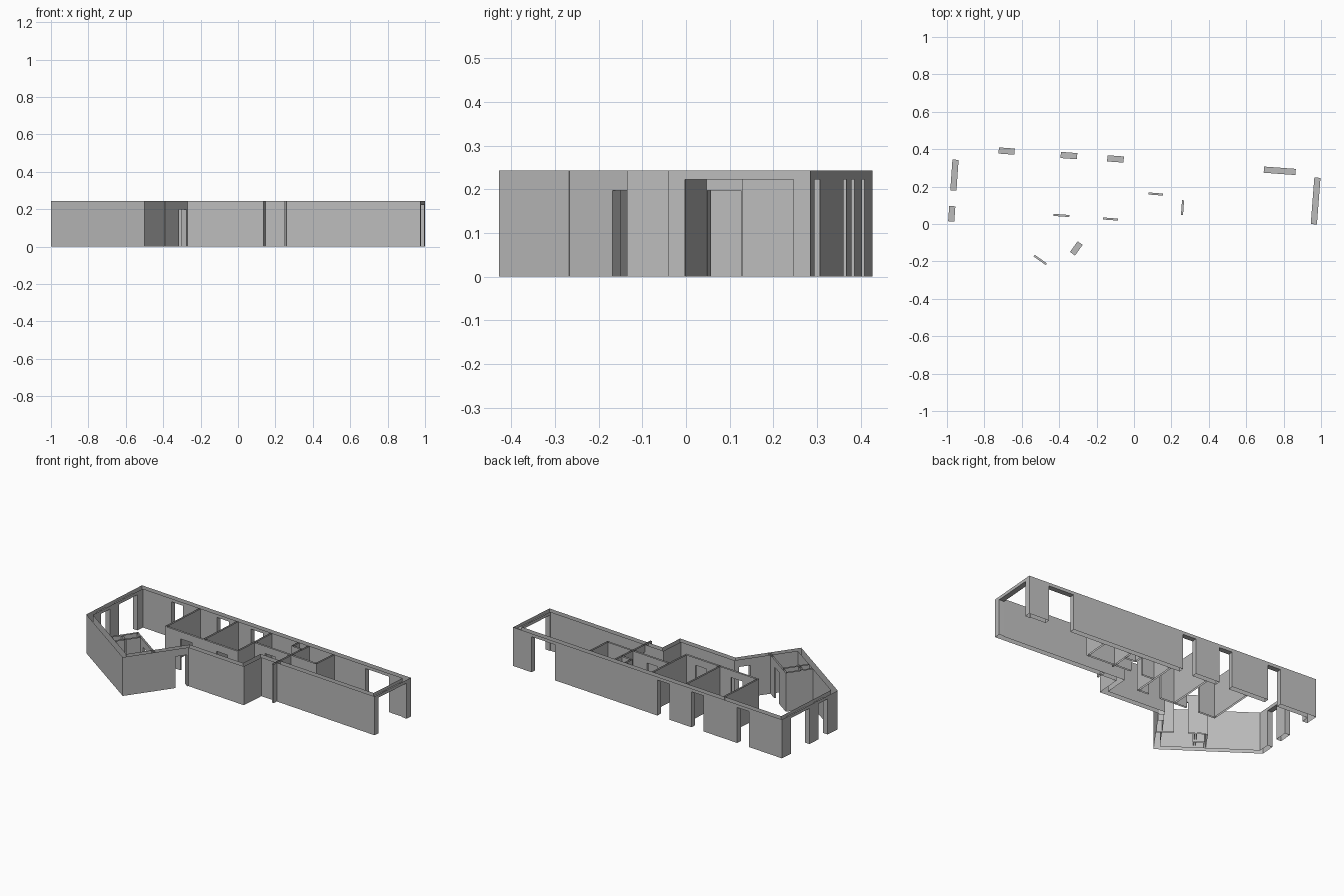
import bpy
from mathutils import Vector

cube = bpy.data.objects.get("Cube")
if cube:
    bpy.data.objects.remove(cube, do_unlink=True)

HEIGHT = 0.243      # wall height
WINDOW = 0.223      # head height of the large openings
DOOR = 0.197        # head height of the doors
THICK = 0.033       # outer wall
THIN = 0.011        # partition

plaster = bpy.data.materials.new("plain_grey")
plaster.use_nodes = True
grey = (0.5, 0.5, 0.5, 1)
plaster.diffuse_color = grey
plaster.node_tree.nodes["Principled BSDF"].inputs["Base Color"].default_value = grey


def build_wall(name, a, b, a_in, b_in, openings=(), ends=False):
    """Hollow wall from a to b; openings are (x, y, width, head height)."""
    a, b, a_in, b_in = map(Vector, (a, b, a_in, b_in))
    run = (b - a).normalized()
    length = (b - a).length
    verts, faces = [], []

    def quad(p, q, low, high):
        n = len(verts)
        verts.extend([(*p, low), (*q, low), (*q, high), (*p, high)])
        faces.append((n, n + 1, n + 2, n + 3))

    def pair(s):
        # Points square across the wall, or the mitred corners at its ends
        if s <= 0:
            return a, a_in
        if s >= length:
            return b, b_in
        p = a + run * s
        side = Vector((-run.y, run.x))
        return p, p + side * (a_in - a).dot(side)

    def skins(s, e, low):
        (p, p_in), (q, q_in) = pair(s), pair(e)
        quad(p, q, low, HEIGHT)
        quad(q_in, p_in, low, HEIGHT)

    spans = []
    for x, y, width, head in openings:
        mid = (Vector((x, y)) - a).dot(run)
        spans.append((mid - width / 2, mid + width / 2, head))
    at = 0
    for s, e, head in sorted(spans):
        skins(at, s, 0)
        skins(s, e, head)
        (p, p_in), (q, q_in) = pair(s), pair(e)
        quad(p, p_in, 0, head)
        quad(q_in, q, 0, head)
        n = len(verts)
        verts.extend((*c, head) for c in (p, p_in, q_in, q))
        faces.append((n, n + 1, n + 2, n + 3))
        at = e
    skins(at, length, 0)
    if ends:
        quad(a_in, a, 0, HEIGHT)
        quad(b, b_in, 0, HEIGHT)

    mesh = bpy.data.meshes.new(name)
    mesh.from_pydata(verts, [], faces)
    mesh.materials.append(plaster)
    bpy.context.collection.objects.link(bpy.data.objects.new(name, mesh))


def partition(name, a, b, openings=()):
    """Thin interior wall on a centre line."""
    a, b = Vector(a), Vector(b)
    run = (b - a).normalized()
    off = Vector((-run.y, run.x)) * THIN / 2
    build_wall(name, a - off, b - off, a + off, b + off, openings, ends=True)


# Outer shell: corners run anticlockwise from the back right one
corners = [Vector(c) for c in (
    (-0.965, 0.427), (-1, -0.075), (-0.5, -0.428), (-0.27, -0.105),
    (0.135, -0.135), (0.147, 0.022), (0.975, -0.04), (1, 0.285))]
shell = [
    ("west_wall", [(-0.97, 0.262, 0.165, WINDOW), (-0.98, 0.055, 0.082, WINDOW)]),
    ("slanted_front_wall", []),
    ("entrance_wall", [(-0.295, -0.14, 0.07, DOOR)]),
    ("corridor_front_wall", []),
    ("step_wall", []),
    ("long_front_wall", []),
    ("east_wall", [(0.985, 0.122, 0.25, WINDOW)]),
    ("back_wall", [(0.78, 0.295, 0.17, WINDOW), (-0.098, 0.36, 0.088, WINDOW),
                   (-0.347, 0.378, 0.088, WINDOW), (-0.68, 0.402, 0.085, WINDOW)]),
]


def inner(i):
    """Mitred inner corner."""
    d = [(corners[(i + k) % 8] - corners[(i + k - 1) % 8]).normalized() for k in (0, 1)]
    n = [Vector((-v.y, v.x)) for v in d]
    return corners[i] + (n[0] + n[1]) * THICK / (1 + n[0].dot(n[1]))


for i, (name, openings) in enumerate(shell):
    j = (i + 1) % 8
    build_wall(name, corners[i], corners[j], inner(i), inner(j), openings)

# Corridor and the rooms behind it
partition("corridor_partition", (-0.543, 0.057), (-0.01, 0.018),
          [(-0.388, 0.045, 0.084, DOOR), (-0.126, 0.027, 0.08, DOOR)])
partition("room_partition_1", (-0.538, 0.057), (-0.517, 0.363))
partition("room_partition_2", (-0.262, 0.037), (-0.242, 0.342))
partition("room_partition_3", (-0.016, 0.018), (0.006, 0.323))

# Lobby and bathroom
partition("lobby_partition", (0.0, 0.169), (0.45, 0.135), [(0.117, 0.161, 0.078, DOOR)])
partition("lobby_door_partition", (0.252, -0.015), (0.264, 0.15), [(0.259, 0.088, 0.078, DOOR)])
partition("bath_partition", (0.264, 0.15), (0.279, 0.303))
partition("kitchen_partition", (0.448, 0.13), (0.461, 0.29))
partition("shaft_front", (0.2, 0.252), (0.272, 0.247))
partition("shaft_side", (0.2, 0.252), (0.205, 0.308))

# Small room beside the slanted front wall
partition("washroom_partition", (-0.626, -0.104), (-0.388, -0.272),
          [(-0.498, -0.187, 0.08, DOOR)])
partition("washroom_side", (-0.713, -0.238), (-0.622, -0.108))
partition("washroom_divider", (-0.664, -0.273), (-0.573, -0.144))
partition("washroom_stub", (-0.677, -0.188), (-0.618, -0.23))
